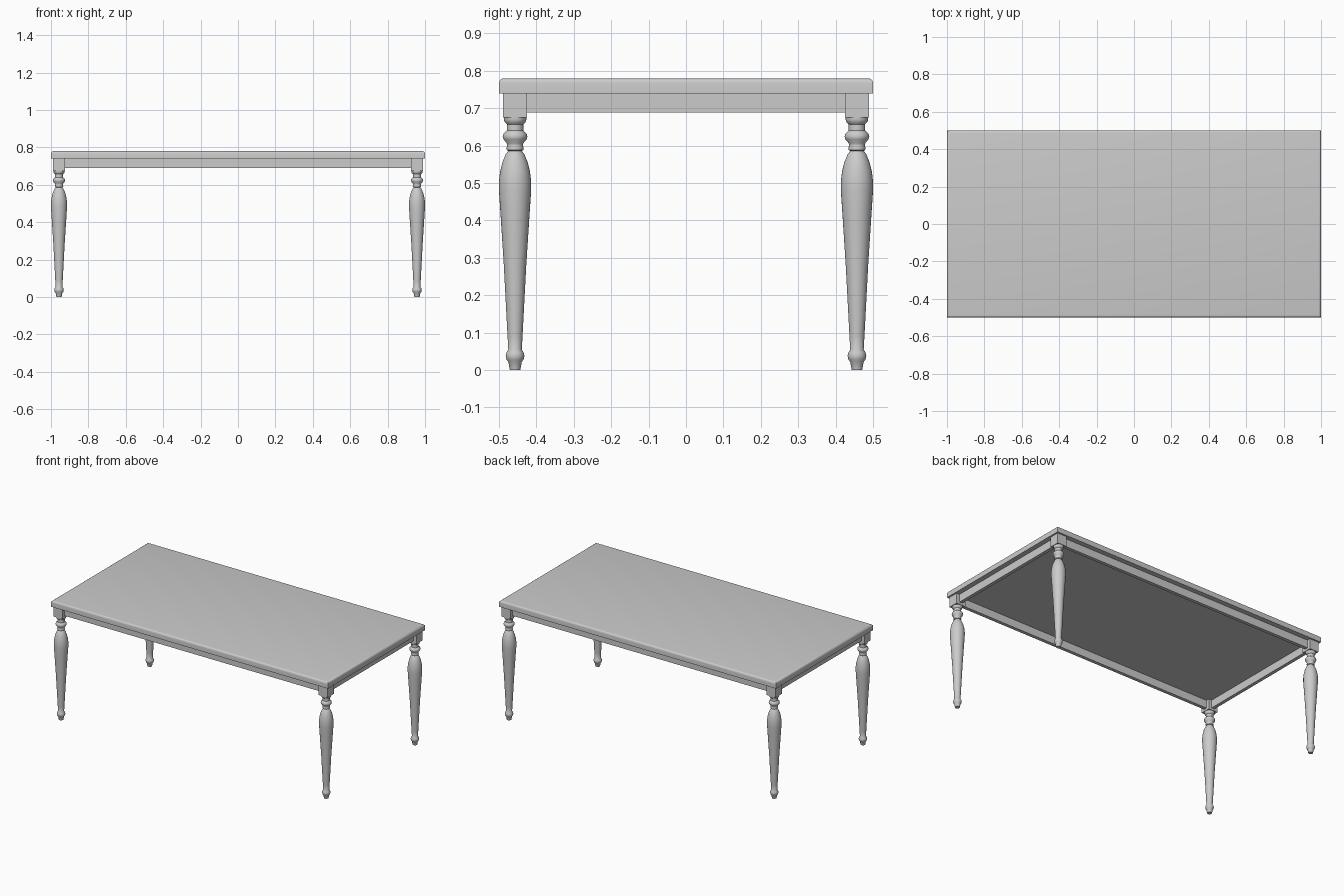
import bpy
import bmesh
from math import radians
from mathutils import Matrix

cube = bpy.data.objects.get("Cube")
if cube:
    bpy.data.objects.remove(cube, do_unlink=True)

GREY = (0.6, 0.6, 0.6, 1)
mat = bpy.data.materials.new("light grey paint")
mat.use_nodes = True
mat.diffuse_color = GREY
mat.node_tree.nodes["Principled BSDF"].inputs["Base Color"].default_value = GREY

LEG_X, LEG_Y = 0.957, 0.457
TOP_UNDER, TOP_HEIGHT = 0.74, 0.78


def add_object(name, bm):
    bmesh.ops.recalc_face_normals(bm, faces=bm.faces)
    mesh = bpy.data.meshes.new(name)
    bm.to_mesh(mesh)
    bm.free()
    mesh.materials.append(mat)
    obj = bpy.data.objects.new(name, mesh)
    bpy.context.collection.objects.link(obj)
    return obj


def box(name, centre, size):
    bm = bmesh.new()
    bmesh.ops.create_cube(bm, size=1, matrix=Matrix.Translation(centre) @ Matrix.Diagonal((*size, 1)))
    return add_object(name, bm)


def smooth(obj, angle=40):
    bpy.ops.object.select_all(action="DESELECT")
    obj.select_set(True)
    bpy.context.view_layer.objects.active = obj
    bpy.ops.object.shade_smooth_by_angle(angle=radians(angle))


def turned(name, profile, x, y, steps=32):
    """Spin a (radius, height) profile round the vertical axis."""
    bm = bmesh.new()
    verts = [bm.verts.new((r, 0, z)) for r, z in profile]
    edges = [bm.edges.new(pair) for pair in zip(verts, verts[1:])]
    bmesh.ops.spin(bm, geom=verts + edges, cent=(0, 0, 0), axis=(0, 0, 1),
                   angle=radians(360), steps=steps)
    bmesh.ops.remove_doubles(bm, verts=bm.verts, dist=0.0001)
    obj = add_object(name, bm)
    obj.location = (x, y, 0)
    smooth(obj)
    return obj


# Tabletop, rounded along the upper edges
top = box("tabletop", (0, 0, (TOP_UNDER + TOP_HEIGHT) / 2), (2, 1, TOP_HEIGHT - TOP_UNDER))
bm = bmesh.new()
bm.from_mesh(top.data)
upper = [e for e in bm.edges if all(v.co.z > 0.77 for v in e.verts)]
bmesh.ops.bevel(bm, geom=upper, offset=0.013, segments=4, profile=0.5, affect="EDGES")
bm.to_mesh(top.data)
bm.free()
smooth(top)

# Turned leg: foot, ankle bead, long vase, ring, bead, collar and flare
LEG = [(0, 0), (0.014, 0), (0.018, 0.022), (0.023, 0.028), (0.025, 0.038),
       (0.023, 0.047), (0.018, 0.055), (0.02, 0.09), (0.03, 0.28),
       (0.039, 0.42), (0.043, 0.48), (0.043, 0.505), (0.04, 0.53),
       (0.034, 0.555), (0.025, 0.577), (0.018, 0.586), (0.022, 0.588),
       (0.023, 0.594), (0.021, 0.6), (0.022, 0.606), (0.031, 0.617),
       (0.033, 0.624), (0.031, 0.632), (0.022, 0.64), (0.022, 0.657),
       (0.028, 0.663), (0.03, 0.669), (0.03, 0.676)]

for sx, side in ((-1, "right"), (1, "left")):
    for sy, end in ((-1, "front"), (1, "back")):
        x, y = sx * LEG_X, sy * LEG_Y
        turned(f"{end}_{side}_leg", LEG, x, y)
        box(f"{end}_{side}_leg_block", (x, y, 0.7075), (0.065, 0.065, 0.065))

# Apron boards running between the leg blocks
for s, end, side in ((-1, "front", "right"), (1, "back", "left")):
    box(f"{end}_apron", (0, s * LEG_Y, 0.7145), (2 * LEG_X - 0.06, 0.022, 0.051))
    box(f"{side}_apron", (s * LEG_X, 0, 0.7145), (0.022, 2 * LEG_Y - 0.06, 0.051))
